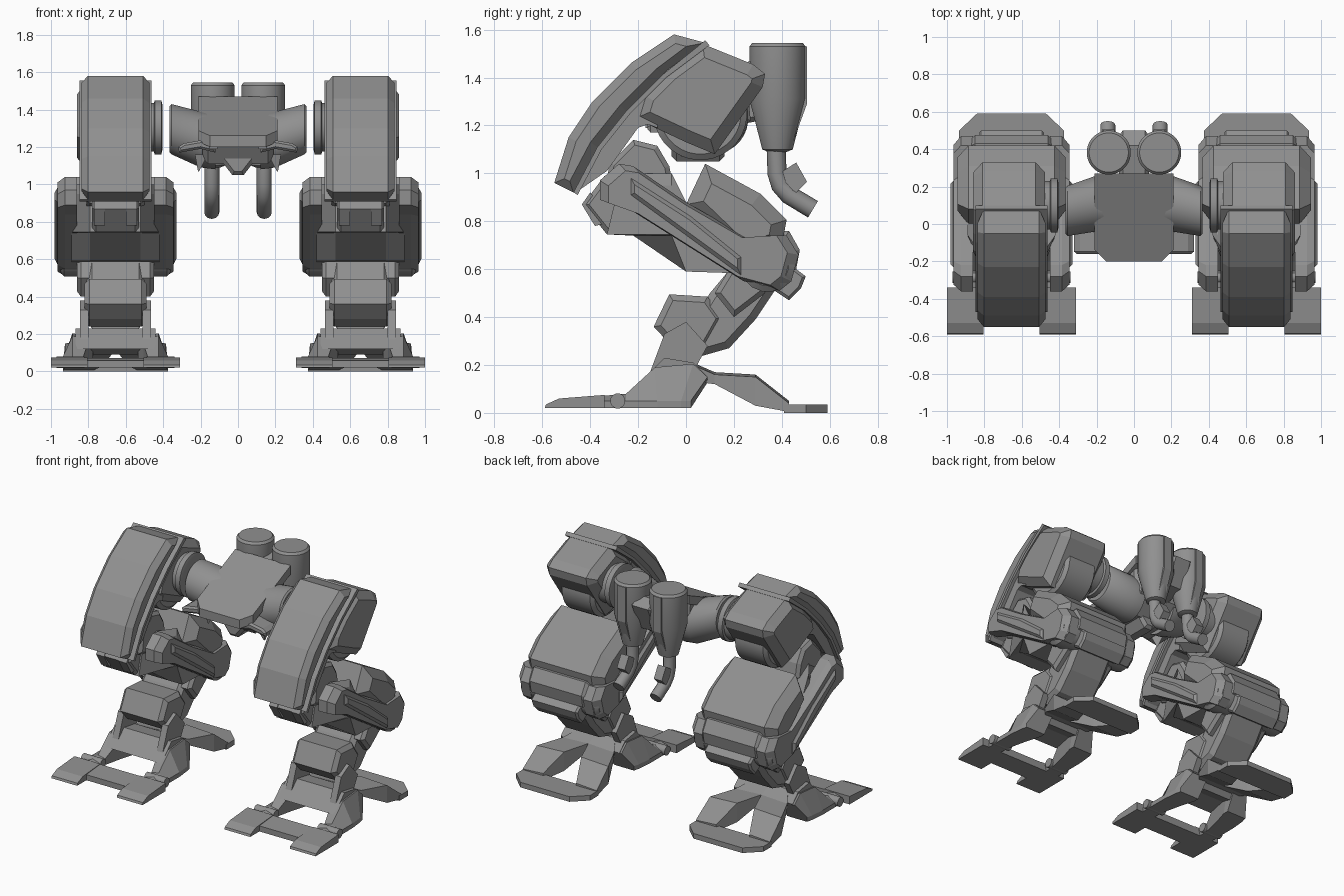
import bpy, bmesh, math
from mathutils import Vector

LEG = 0.655  # x of the leg centre plane
grey = bpy.data.materials.new("hull_grey")
grey.diffuse_color = (0.28, 0.28, 0.28, 1)


def finish(name, bm, twin=False, mirror=True, smooth=False):
    """Copy geometry across the leg plane and the centre plane, then link it."""
    for on, c in ((twin, LEG), (mirror, 0.0)):
        if on:
            dup = bmesh.ops.duplicate(bm, geom=bm.verts[:] + bm.edges[:] + bm.faces[:])
            for g in dup["geom"]:
                if isinstance(g, bmesh.types.BMVert):
                    g.co.x = 2 * c - g.co.x
    bmesh.ops.recalc_face_normals(bm, faces=bm.faces[:])
    me = bpy.data.meshes.new(name)
    bm.to_mesh(me)
    bm.free()
    me.materials.append(grey)
    ob = bpy.data.objects.new(name, me)
    bpy.context.collection.objects.link(ob)
    if smooth:
        bpy.ops.object.select_all(action='DESELECT')
        ob.select_set(True)
        bpy.context.view_layer.objects.active = ob
        bpy.ops.object.shade_smooth_by_angle(angle=math.radians(35))
    return ob


def loft(name, rings, bevel=0.0, **kw):
    """Skin equal-sized 3D rings, cap both ends and chamfer the cap edges."""
    bm = bmesh.new()
    vs = [[bm.verts.new(p) for p in r] for r in rings]
    n = len(vs[0])
    for a, b in zip(vs, vs[1:]):
        for i in range(n):
            j = (i + 1) % n
            bm.faces.new((a[i], a[j], b[j], b[i]))
    caps = [bm.faces.new(vs[0]), bm.faces.new(vs[-1])]
    bmesh.ops.recalc_face_normals(bm, faces=bm.faces[:])
    if bevel:
        edges = list({e for f in caps for e in f.edges})
        bmesh.ops.bevel(bm, geom=edges, offset=bevel, offset_type='OFFSET', segments=1,
                        profile=0.5, affect='EDGES', clamp_overlap=True)
    return finish(name, bm, **kw)


def prism(name, pts, lo, hi, axis='x', **kw):
    """Extrude a flat profile along an axis."""
    place = {'x': lambda p, d: (d, p[0], p[1]),
             'y': lambda p, d: (p[0], d, p[1]),
             'z': lambda p, d: (p[0], p[1], d)}[axis]
    return loft(name, [[place(p, d) for p in pts] for d in (lo, hi)], **kw)


def lathe(name, stations, axis, n=32, **kw):
    """Round part from (centre, radius) stations along an axis."""
    rings = []
    for c, r in stations:
        ring = []
        for k in range(n):
            a = 2 * math.pi * (k + 0.5) / n
            u, v = r * math.cos(a), r * math.sin(a)
            ring.append(Vector(c) + Vector((0, u, v) if axis == 'x' else (u, v, 0)))
        rings.append(ring)
    return loft(name, rings, smooth=True, **kw)


# ---- Torso ----
plate = [(-0.15, -0.2), (0.15, -0.2), (0.21, -0.14), (0.21, 0.27), (-0.21, 0.27), (-0.21, -0.14)]
loft("torso_plate", [[(x, y, 1.35 + 0.447 * y + dz) for x, y in plate] for dz in (-0.06, 0.0)],
     mirror=False)
prism("torso_hull", [(-0.14, 1.26), (0.25, 1.43), (0.27, 1.22), (0.15, 1.11), (-0.04, 1.11)],
      -0.19, 0.19, mirror=False, bevel=0.03)
lathe("hip_drum", [((0.12, 0.11, 1.23), 0.15), ((0.2, 0.11, 1.24), 0.15), ((0.355, 0.07, 1.295), 0.135),
                   ((0.365, 0.07, 1.295), 0.125)], 'x')
prism("chin", [(-0.11, 1.25), (0.11, 1.25), (0.1, 1.14), (0.03, 1.05), (-0.03, 1.05),
               (-0.1, 1.14)], -0.06, 0.16, axis='y', mirror=False, bevel=0.02)
prism("cheek_fin", [(0.12, 1.25), (0.29, 1.22), (0.32, 1.2), (0.315, 1.17), (0.2, 1.19),
                    (0.12, 1.17)], -0.16, 0.0, axis='y', bevel=0.012)
prism("chin_light", [(0.11, 1.19), (0.155, 1.19), (0.155, 1.26), (0.11, 1.26)],
      -0.17, -0.05, axis='y')
loft("chin_spike", [[(0.16, -0.04, 1.16), (0.23, -0.04, 1.16), (0.23, 0.04, 1.16)],
                    [(0.208, -0.02, 1.07), (0.214, -0.02, 1.07), (0.214, -0.01, 1.07)]])
prism("rear_mount", [(0.2, 1.42), (0.42, 1.46), (0.5, 1.42), (0.42, 1.24), (0.2, 1.2)],
      -0.08, 0.08, mirror=False, bevel=0.02)

# ---- Exhausts ----
lathe("exhaust_can", [((0.135, 0.382, z), r) for z, r in
                      ((1.545, 0.105), (1.53, 0.118), (1.31, 0.118), (1.1, 0.064), (1.09, 0.04))], 'z')
prism("exhaust_strip", [(0.47, 1.53), (0.505, 1.53), (0.505, 1.29), (0.45, 1.14), (0.42, 1.14),
                        (0.47, 1.3)], 0.105, 0.165)
cu = bpy.data.curves.new("exhaust_pipe", 'CURVE')
cu.dimensions, cu.bevel_depth, cu.bevel_resolution, cu.use_fill_caps = '3D', 0.04, 4, True
for sx in (-1, 1):
    sp = cu.splines.new('POLY')
    path = [(0.376, 1.12), (0.38, 1.0), (0.395, 0.95), (0.43, 0.91), (0.53, 0.85)]
    sp.points.add(len(path) - 1)
    for p, (y, z) in zip(sp.points, path):
        p.co = (sx * 0.14, y, z, 1)
cu.materials.append(grey)
bpy.context.collection.objects.link(bpy.data.objects.new("exhaust_pipe", cu))
prism("exhaust_tab", [(0.40, 0.94), (0.405, 1.01), (0.46, 1.045), (0.505, 0.965), (0.45, 0.91)],
      0.11, 0.17)

# ---- Hip joint ----
lathe("hip_axle", [((x, 0.1, 1.305), r) for x, r in
                   ((0.405, 0.125), (0.41, 0.145), (0.445, 0.145), (0.45, 0.13), (0.55, 0.13))], 'x')
lathe("hip_disc", [((x, 0.06, 1.25), r) for x, r in
                   ((0.53, 0.17), (0.55, 0.195), (0.76, 0.195), (0.78, 0.17))], 'x')

# ---- Thigh ----
rim = [(0.08, 1.545), (-0.10, 1.41), (-0.25, 1.26), (-0.37, 1.11), (-0.47, 0.92)]
outer = [(-0.55, 0.96), (-0.49, 1.15), (-0.39, 1.30), (-0.23, 1.46), (-0.05, 1.58)]
prism("thigh_armour", rim + outer, 0.472, 0.838, bevel=0.035)
prism("armour_rim", [(0.08, 1.555)] + rim[1:] + [(y + 0.018, z - 0.01) for y, z in rim[::-1]],
      0.462, 0.848)
prism("thigh_body", [(0.07, 1.54), (0.28, 1.455), (0.33, 1.415), (0.32, 1.36), (0.12, 1.08),
                     (0.0, 1.13), (-0.16, 1.205), (-0.21, 1.23), (-0.18, 1.33), (-0.08, 1.43)],
      0.476, 0.86, bevel=0.05)
prism("thigh_arm", [(-0.12, 1.19), (-0.16, 1.205), (-0.2, 1.19), (-0.33, 1.01), (-0.46, 0.92)]
      + rim[3:0:-1], 0.486, 0.825)

# ---- Knee and link ----
prism("knee_joint", [(-0.32, 1.04), (-0.22, 1.14), (-0.12, 1.115), (-0.07, 1.03), (-0.05, 0.93),
                     (-0.2, 0.85), (-0.34, 0.9)], 0.5, 0.81, bevel=0.02)
prism("knee_block", [(-0.34, 0.99), (-0.43, 0.87), (-0.33, 0.745), (-0.2, 0.745), (-0.1, 0.9)],
      0.53, 0.78, bevel=0.02)
prism("knee_lug", [(-0.4, 0.92), (-0.435, 0.87), (-0.38, 0.78), (-0.3, 0.8)], 0.54, 0.6, twin=True)
core = [(-0.28, 0.95), (-0.33, 0.745), (-0.22, 0.74), (0, 0.59), (0.3, 0.58),
        (0.35, 0.75), (0.0, 0.88), (-0.2, 1.0)]
loft("link_core", [[(x, max(y, lim), z) for y, z in core] for x, lim in
                   ((0.42, -0.06), (0.52, -0.33), (0.79, -0.33), (0.89, -0.06))])
side = [(-0.36, 0.97), (-0.28, 1.04), (-0.22, 1.03), (0.0, 0.88), (0.26, 0.73), (0.42, 0.74),
        (0.47, 0.66), (0.44, 0.55), (0.39, 0.51), (0.24, 0.55), (-0.22, 0.84), (-0.36, 0.89)]
loft("link_plate", [[(0.86, y, z) for y, z in side], [(0.925, y, z) for y, z in side],
                    [(0.965, y * 0.9, z * 0.9 + 0.075) for y, z in side]], twin=True)
prism("link_rib", [(-0.23, 0.98), (0.02, 0.82), (0.23, 0.65), (0.23, 0.575), (-0.23, 0.91)],
      0.94, 0.982, twin=True, bevel=0.015)
prism("calf_box", [(0.08, 1.04), (0.31, 0.915), (0.42, 0.805), (0.40, 0.70), (0.24, 0.64),
                   (0.0, 0.87)], 0.365, 0.945, bevel=0.06)
lathe("ankle_pivot", [((x, 0.34, 0.62), r) for x, r in
                      ((0.36, 0.09), (0.38, 0.115), (0.93, 0.115), (0.95, 0.09))], 'x', n=16)
prism("calf_rear_box", [(0.38, 0.76), (0.43, 0.76), (0.475, 0.68), (0.46, 0.6), (0.38, 0.55)],
      0.44, 0.87, bevel=0.02)
prism("calf_rear_flap", [(0.4, 0.62), (0.46, 0.6), (0.5, 0.57), (0.48, 0.52), (0.43, 0.47),
                         (0.37, 0.51)], 0.48, 0.83, bevel=0.012)

# ---- Shin ----
prism("shin_strut", [(0.1, 0.5), (0.15, 0.56), (0.2, 0.62), (0.38, 0.6), (0.37, 0.51), (0.29, 0.39),
                     (0.18, 0.27), (0.04, 0.23), (0.05, 0.42)], 0.5, 0.81, bevel=0.03)
prism("shin_yoke", [(0.12, 0.5), (0.2, 0.63), (0.34, 0.62), (0.33, 0.5), (0.2, 0.4)],
      0.45, 0.86, bevel=0.02)
prism("shin_box", [(-0.07, 0.495), (0.09, 0.485), (0.155, 0.395), (0.09, 0.28), (0.03, 0.24),
                   (-0.06, 0.28), (-0.135, 0.36)], 0.49, 0.82, bevel=0.025)
prism("ankle_strut", [(-0.09, 0.33), (0.0, 0.38), (0.09, 0.28), (0.03, 0.17), (-0.15, 0.17)],
      0.80, 0.845, twin=True)

# ---- Foot ----
prism("foot_arch", [(-0.2, 0.12), (-0.13, 0.19), (-0.09, 0.23), (0.03, 0.21), (0.09, 0.15),
                    (0.05, 0.09), (-0.04, 0.12)], 0.44, 0.87)


def arm_ring(y_top, y_low, h, x_out, x_in):
    return [(x_in, y_low, 0.02), (x_in - 0.01, y_top, h * 0.85), (0.885, y_top, h),
            (x_out, y_low, 0.05), (x_out, y_low, 0.02)]


loft("foot_arm", [arm_ring(-0.36, -0.36, 0.07, 0.95, 0.85), arm_ring(-0.25, -0.25, 0.08, 0.95, 0.84),
                  arm_ring(-0.13, -0.12, 0.19, 0.95, 0.81), arm_ring(0.03, -0.02, 0.205, 0.94, 0.78),
                  arm_ring(0.09, 0.02, 0.15, 0.93, 0.78)], twin=True)
lathe("toe_hinge", [((x, -0.285, 0.05), 0.032) for x in (0.82, 0.97)], 'x', n=12, twin=True)
prism("toe", [(-0.59, 0.02), (-0.585, 0.035), (-0.53, 0.06), (-0.34, 0.075), (-0.34, 0.02)],
      0.805, 1.0, twin=True)
prism("toe_bar", [(-0.49, 0.02), (-0.49, 0.058), (-0.34, 0.072), (-0.34, 0.02)], 0.49, 0.82)


# ---- Heel: two arms around a triangular opening, joined by a rear plate ----
def heel_ring(y, x_in, x_out, top, low):
    return [(x_in, y, low), (x_in, y, top), (x_out, y, top - 0.01), (x_out, y, low)]


loft("heel_arm", [heel_ring(0.04, LEG, 0.80, 0.205, 0.13), heel_ring(0.12, LEG, 0.85, 0.17, 0.12),
                  heel_ring(0.29, 0.72, 0.925, 0.16, 0.03), heel_ring(0.43, 0.78, 0.935, 0.05, 0.004)],
     twin=True)
prism("heel_plate", [(0.375, 0.41), (0.375, 0.5), (0.47, 0.59), (0.84, 0.59), (0.935, 0.5),
                     (0.935, 0.41)], 0.0, 0.035, axis='z')
